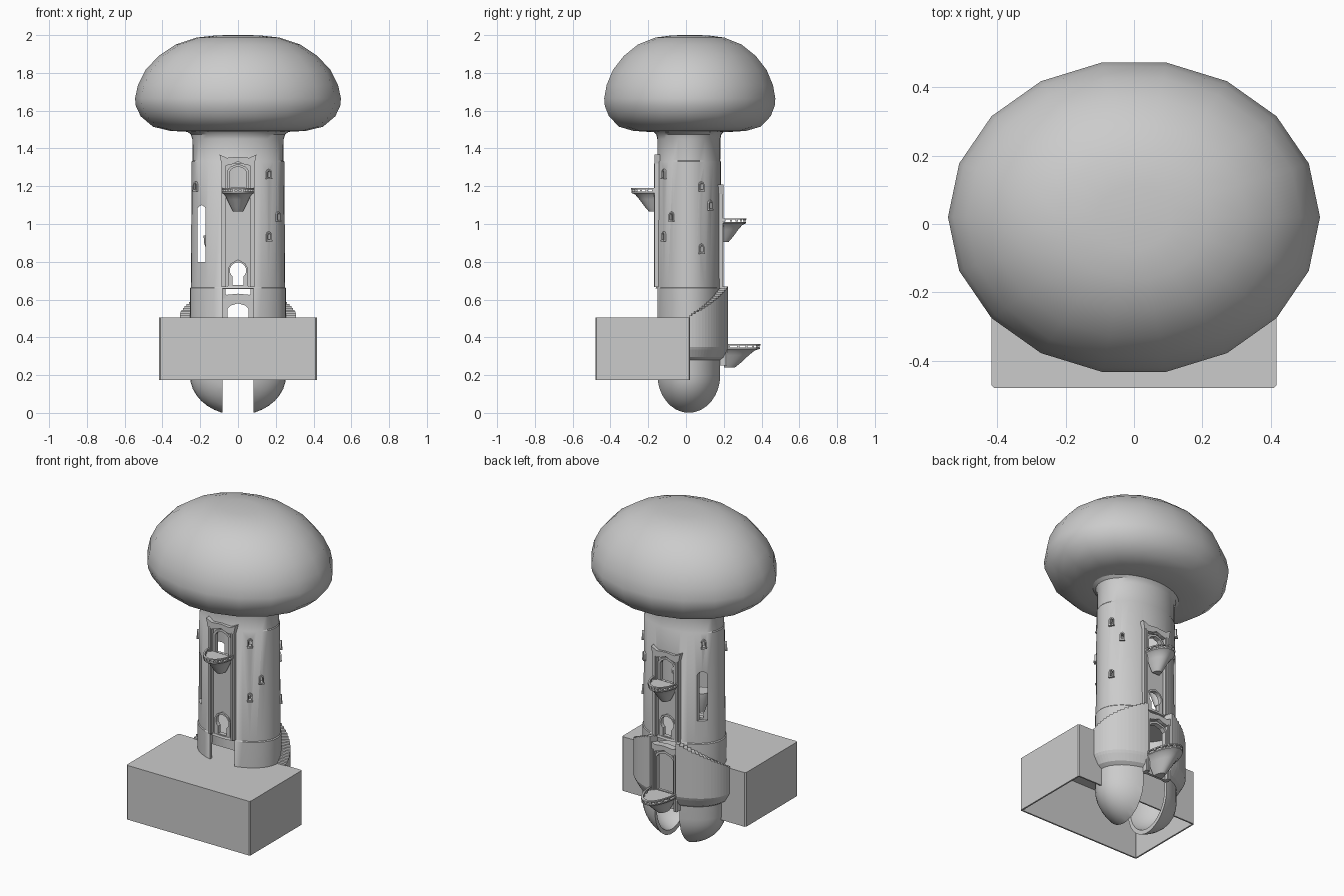
import bpy, bmesh
from math import sin, cos, pi, radians, asin, atan2
from mathutils import Matrix

if "Cube" in bpy.data.objects:
    bpy.data.objects.remove(bpy.data.objects["Cube"], do_unlink=True)

CY = 0.015            # tower axis in y
RX, RY = 0.25, 0.1725  # tower radii

stone = bpy.data.materials.new("grey_stone")
stone.use_nodes = True
stone.diffuse_color = (0.6, 0.6, 0.6, 1)
stone.node_tree.nodes["Principled BSDF"].inputs["Base Color"].default_value = (0.6, 0.6, 0.6, 1)


def finish(bm, name):
    bmesh.ops.recalc_face_normals(bm, faces=bm.faces)
    me = bpy.data.meshes.new(name)
    bm.to_mesh(me)
    bm.free()
    me.materials.append(stone)
    ob = bpy.data.objects.new(name, me)
    bpy.context.collection.objects.link(ob)
    return ob


def smooth(ob, angle=35):
    bpy.ops.object.select_all(action='DESELECT')
    ob.select_set(True)
    bpy.context.view_layer.objects.active = ob
    bpy.ops.object.shade_smooth_by_angle(angle=radians(angle))


def cut(ob, cutter):
    # subtract the cutter, bake the result and drop the cutter
    cutter.hide_render = True
    mod = ob.modifiers.new("cut", 'BOOLEAN')
    mod.operation, mod.solver, mod.object = 'DIFFERENCE', 'EXACT', cutter
    bpy.context.view_layer.update()
    me = bpy.data.meshes.new_from_object(ob.evaluated_get(bpy.context.evaluated_depsgraph_get()))
    ob.modifiers.clear()
    ob.data = me
    bpy.data.objects.remove(cutter, do_unlink=True)


def lathe(name, profile, sides, sx=1, sy=1, at=(0, CY, 0), closed=False, half=0):
    # profile of (radius, height) turned round z; half keeps one y side
    bm = bmesh.new()
    rings = [[bm.verts.new((r * sx * cos(2 * pi * i / sides), r * sy * sin(2 * pi * i / sides), z))
              for i in range(sides)] for r, z in profile]
    pairs = list(zip(rings, rings[1:])) + ([(rings[-1], rings[0])] if closed else [])
    for a, b in pairs:
        for i in range(sides):
            j = (i + 1) % sides
            bm.faces.new((a[i], a[j], b[j], b[i]))
    bmesh.ops.remove_doubles(bm, verts=bm.verts, dist=1e-5)
    if half:
        bmesh.ops.bisect_plane(bm, geom=bm.verts[:] + bm.edges[:] + bm.faces[:], plane_co=(0, 0, 0),
                               plane_no=(0, half, 0), clear_inner=True)
        bmesh.ops.holes_fill(bm, edges=[e for e in bm.edges if e.is_boundary])
    bmesh.ops.translate(bm, verts=bm.verts, vec=at)
    return finish(bm, name)


def prism(name, outline, y0, y1, matrix=None):
    # outline in x, z pushed from y0 to y1
    bm = bmesh.new()
    a = [bm.verts.new((x, y0, z)) for x, z in outline]
    b = [bm.verts.new((x, y1, z)) for x, z in outline]
    bm.faces.new(a)
    bm.faces.new(b)
    for i in range(len(a)):
        j = (i + 1) % len(a)
        bm.faces.new((a[i], a[j], b[j], b[i]))
    if matrix:
        bmesh.ops.transform(bm, matrix=matrix, verts=bm.verts)
    return finish(bm, name)


def rect(x0, x1, z0, z1):
    return [(x0, z0), (x1, z0), (x1, z1), (x0, z1)]


def arch(w, z0, z1, rise):
    s = z1 - rise
    return [(-w, z0), (w, z0), (w, s), (w * .7, s + rise * .6), (0, z1), (-w * .7, s + rise * .6), (-w, s)]


def disc(r, z, n=20):
    return [(r * cos(2 * pi * i / n), z + r * sin(2 * pi * i / n)) for i in range(n)]


# Cap
cap_profile = [(0, 1.487), (.25, 1.487), (.36, 1.493), (.45, 1.515), (.515, 1.57), (.541, 1.625), (.545, 1.665),
               (.53, 1.735), (.49, 1.815), (.42, 1.89), (.33, 1.95), (.22, 1.987), (.11, 1.999), (0, 2)]
smooth(lathe("mushroom_cap", cap_profile, 18, 1, .844, (0, .02, 0)), 80)

# Hollow tower with a rounded foot
foot = [(.255 * sin(pi / 2 * i / 9), .2 - .211 * cos(pi / 2 * i / 9)) for i in range(10)]
inner_foot = [(.228 * sin(pi / 2 * i / 9), .2 - .185 * cos(pi / 2 * i / 9)) for i in range(9, -1, -1)]
profile = foot + [(.255, .66), (.25, .665), (.245, 1.33), (.241, 1.335), (.242, 1.45), (.25, 1.475), (.275, 1.492),
                  (.22, 1.492)] + inner_foot
tower = lathe("tower_shell", profile, 36, 1, RY / RX)
cut(tower, prism("foot_slot", rect(-.083, .083, -.1, .658), -.5, .5))
slit = [(-.193 + x, z) for x, z in arch(.022, .8, 1.1, .02)]
cut(tower, prism("slit_cutter", slit, -.5, .5))
smooth(lathe("tower_floor", [(0, .655), (.235, .655), (.235, .667), (0, .667)], 36, 1, RY / RX))
smooth(lathe("inner_ledge", [(0, .81), (.015, .81), (.045, .9), (.047, .94), (0, .94)], 16, at=(-.135, .04, 0)))


def balcony(name, y, z, side, rx, ry):
    # half bowl, posts and handrail
    bowl = [(0, -.125), (.3, -.125), (.46, -.1), (.68, -.06), (.84, -.035), (.98, -.026), (.98, -.019), (0, -.019)]
    smooth(lathe(name + "_bowl", bowl, 28, rx, ry, (0, y, z), half=side))
    rail = [(.9, -.007), (1, -.007), (1, 0), (.9, 0)]
    smooth(lathe(name + "_rail", rail, 28, rx, ry, (0, y, z), closed=True, half=side))
    bm = bmesh.new()
    for i in range(11):
        a = pi * (i + .5) / 11
        bmesh.ops.create_cube(bm, size=.012, matrix=Matrix.Translation(
            (.94 * rx * cos(a), y + side * .94 * ry * sin(a), z - .012)))
    finish(bm, name + "_posts")


def facade(name, side, depth, z0, z1, door_z, door_w, keyhole):
    # recessed plate with a door, framed by pillars and a horned header
    face = CY + side * depth
    if keyhole:
        cut(tower, prism("recess", rect(-.066, .066, z0 + .005, z1 - .04), face - side * .06, face + side * .06))
    plate = prism(name + "_plate", rect(-.07, .07, z0, z1 - .02), face - side * .03, face - side * .014)
    openings = [arch(door_w, door_z, z1 - .055, .03)]
    if keyhole:
        openings += [rect(-.028, .028, z0 + .01, z0 + .09), disc(.043, z0 + .087)]
    for o in openings:
        cut(plate, prism("opening", o, face - .1, face + .1))
    # raised moulding round the door
    trim = prism(name + "_door_trim", arch(door_w + .012, door_z, z1 - .042, .036), face - side * .016, face - side * .002)
    cut(trim, prism("opening", openings[0], face - .1, face + .1))
    if keyhole:
        ring = prism(name + "_keyhole_trim", arch(.054, z0, z0 + .145, .05), face - side * .016, face - side * .005)
        for o in openings[1:]:
            cut(ring, prism("opening", o, face - .1, face + .1))
    for s in (-1, 1):
        prism(name + "_pillar", rect(s * .064, s * .088, z0, z1 - .03), face - side * .035, face + side * .008)
        prism(name + "_pillar_edge", rect(s * .07, s * .078, z0, z1 - .04), face, face + side * .012)
    header = [(-.098, z1 + .008), (-.06, z1 - .01), (0, z1 - .004), (.06, z1 - .01), (.098, z1 + .008), (.088, z1 - .04),
              (.06, z1 - .05), (.03, z1 - .043), (0, z1 - .03), (-.03, z1 - .043), (-.06, z1 - .05), (-.088, z1 - .04)]
    prism(name + "_header", header, face - side * .03, face + side * .01)


facade("front_facade", -1, RY, .667, 1.36, 1.165, .046, True)
facade("back_facade", 1, RY, .667, 1.2, 1.005, .046, True)
facade("lower_back_facade", 1, .19, .25, .635, .345, .056, False)
balcony("front_balcony", -.155, 1.19, -1, .085, .135)
balcony("back_balcony", .185, 1.03, 1, .085, .135)
balcony("lower_balcony", .2, .365, 1, .09, .195)

# Small arched windows round the wall: side, y, z of the centre
windows = [(1, -.115, 1.265), (1, .08, 1.2), (1, .125, 1.1), (1, -.075, 1.04), (1, -.115, .935), (1, .08, .87),
           (-1, -.06, 1.2), (-1, .115, 1.27)]
for side, y, z in windows:
    t = asin((y - CY) / RY)
    x = side * RX * cos(t) * .985
    normal = atan2((y - CY) / RY ** 2, x / RX ** 2)
    place = Matrix.Translation((x, y, z)) @ Matrix.Rotation(normal + pi / 2, 4, 'Z')
    frame = prism("window_frame", arch(.014, -.026, .026, .014), -.009, .012, place)
    hole = arch(.008, -.018, .018, .01)
    cut(frame, prism("hole", hole, -.05, .05, place))
    cut(tower, prism("hole", hole, -.05, .05, place))
    prism("window_sill", rect(-.016, .016, -.028, -.021), -.013, .012, place)
smooth(tower)

# Curved stairs climbing to the back on both sides
STEPS, END = 16, radians(74)
for side, name in ((1, "left_stairs"), (-1, "right_stairs")):
    bm = bmesh.new()
    for i in range(STEPS):
        top = .515 + .155 * i / (STEPS - 1)
        loops = []
        for a in (END * i / STEPS, END * (i + 1) / STEPS):
            c, s = side * cos(a), sin(a)
            section = [(0, .27), (.55, .295), (.9, .335), (1, .35), (1, top), (0, top)]
            loops.append([bm.verts.new(((.24 + .068 * k) * c, CY + (.165 + .052 * k) * s, z)) for k, z in section])
        a, b = loops
        bm.faces.new(a)
        bm.faces.new(b)
        for j in range(len(a)):
            k = (j + 1) % len(a)
            bm.faces.new((a[j], a[k], b[k], b[j]))
    finish(bm, name)

# Hollow block at the front, open underneath
bm = bmesh.new()
bmesh.ops.create_cube(bm, size=1, matrix=Matrix.Translation((0, -.229, .34)) @ Matrix.Diagonal((.834, .502, .33, 1)))
bmesh.ops.bevel(bm, geom=[e for e in bm.edges if abs(e.verts[0].co.z - e.verts[1].co.z) > .1],
                offset=.007, segments=1, affect='EDGES')
bmesh.ops.delete(bm, geom=[f for f in bm.faces if f.normal.z < -.9 or f.calc_center_median().z < .18],
                 context='FACES_ONLY')
block = finish(bm, "front_block")
shell = block.modifiers.new("thickness", 'SOLIDIFY')
shell.thickness, shell.offset = .01, -1
